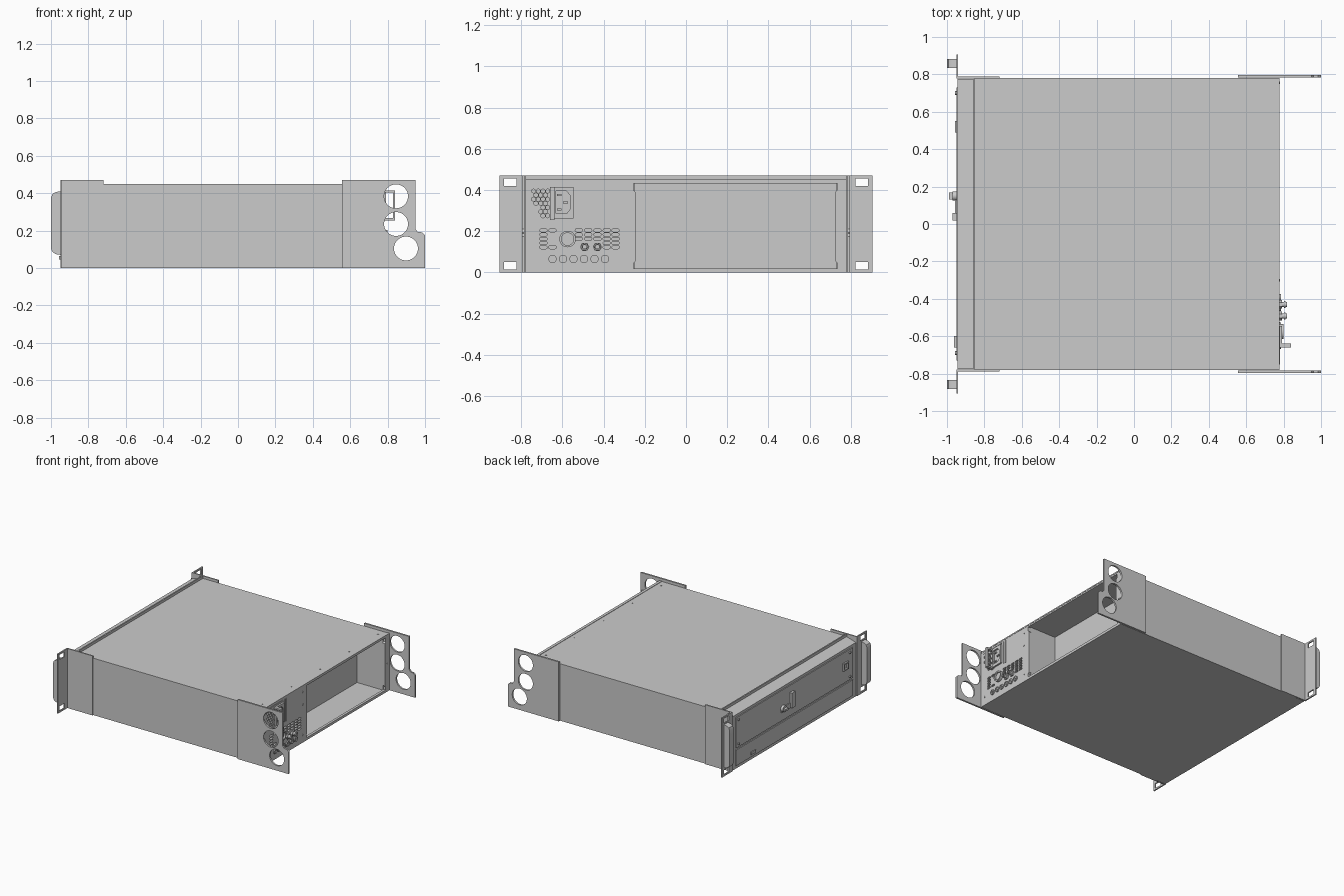
import bpy, bmesh, math
from mathutils import Matrix, Vector

# local (u, v, w) -> world for each drawing plane
PLANES = {
    'YZ': Matrix(((0, 0, 1), (1, 0, 0), (0, 1, 0))),
    'XZ': Matrix(((1, 0, 0), (0, 0, 1), (0, 1, 0))),
    'XY': Matrix.Identity(3),
}


def rect(u0, u1, v0, v1):
    return [(u0, v0), (u1, v0), (u1, v1), (u0, v1)]


def circle(u, v, r, n=32, start=0.0):
    return [(u + r * math.cos(start + 2 * math.pi * i / n),
             v + r * math.sin(start + 2 * math.pi * i / n)) for i in range(n)]


def pill(u, v, w, h, n=5):
    r, pts = h / 2, []
    for side in (1, -1):
        for i in range(n):
            a = -math.pi / 2 + math.pi * i / (n - 1)
            pts.append((u + side * (w / 2 - r + r * math.cos(a)), v + side * r * math.sin(a)))
    return pts


def plate(name, plane, outline, w0, w1, holes=()):
    """Extrude a 2D outline (with holes) between w0 and w1 along the plane normal."""
    cu = bpy.data.curves.new(name, 'CURVE')
    cu.dimensions, cu.fill_mode = '2D', 'BOTH'
    cu.extrude = abs(w1 - w0) / 2
    for pts in [outline, *holes]:
        sp = cu.splines.new('POLY')
        sp.points.add(len(pts) - 1)
        for p, (u, v) in zip(sp.points, pts):
            p.co = (u, v, 0, 1)
        sp.use_cyclic_u = True
    tmp = bpy.data.objects.new(name + "_tmp", cu)
    bpy.context.collection.objects.link(tmp)
    bpy.context.view_layer.update()
    me = bpy.data.meshes.new_from_object(tmp)
    bpy.data.objects.remove(tmp)
    bm = bmesh.new()
    bm.from_mesh(me)
    bmesh.ops.remove_doubles(bm, verts=bm.verts, dist=1e-5)
    for v in bm.verts:
        v.co = PLANES[plane] @ (v.co + Vector((0, 0, (w0 + w1) / 2)))
    bmesh.ops.recalc_face_normals(bm, faces=bm.faces)
    bm.to_mesh(me)
    bm.free()
    ob = bpy.data.objects.new(name, me)
    bpy.context.collection.objects.link(ob)
    return ob


def box(name, x0, x1, y0, y1, z0, z1):
    return plate(name, 'YZ', rect(y0, y1, z0, z1), x0, x1)


def tube(name, y, z, r, x0, x1, inner=0, n=32):
    return plate(name, 'YZ', circle(y, z, r, n), x0, x1, [circle(y, z, inner, n)] if inner else [])


# main case with the open bay at the rear
case = box("case", -0.852, 0.757, -0.78, 0.78, 0, 0.45)
cutter = box("bay_cutter", 0.53, 0.9, -0.25, 0.73, 0.015, 0.435)
cutter.hide_render = True
mod = case.modifiers.new("bay", 'BOOLEAN')
mod.object, mod.operation, mod.solver = cutter, 'DIFFERENCE', 'EXACT'
bpy.context.view_layer.objects.active = case
bpy.ops.object.modifier_apply(modifier="bay")
bpy.data.objects.remove(cutter)

# front bezel with sloped top, and upright flange behind it
plate("front_bezel", 'XZ', [(-0.943, 0), (-0.86, 0), (-0.86, 0.45), (-0.943, 0.425)], -0.775, 0.775)
box("front_flange", -0.862, -0.852, -0.78, 0.78, 0, 0.47)

# front doors, latch and controls
box("front_upper_door", -0.95, -0.942, -0.73, 0.73, 0.165, 0.405)
box("front_lower_door", -0.95, -0.942, -0.73, 0.73, 0.025, 0.15)
plate("latch_plate", 'YZ', rect(0.02, 0.17, 0.23, 0.27), -0.956, -0.949)
box("latch_upright", -0.97, -0.949, 0.02, 0.06, 0.23, 0.35)
tube("lock_barrel", 0.15, 0.26, 0.025, -0.97, -0.949)
box("lock_grip", -0.99, -0.965, 0.132, 0.168, 0.252, 0.268)
plate("switch_frame", 'YZ', rect(-0.66, -0.6, 0.265, 0.325), -0.962, -0.949,
      [rect(-0.65, -0.61, 0.275, 0.315)])
box("lower_catch", -0.957, -0.949, 0.49, 0.55, 0.045, 0.065)
for y in (-0.69, 0.7):
    for z in (0.19, 0.38):
        tube("door_screw", y, z, 0.01, -0.957, -0.949, n=12)

# rack ears, handles and rear brackets on both sides
for s in (-1, 1):
    box("ear_side", -0.95, -0.72, s * 0.778, s * 0.788, 0, 0.47)
    plate("ear_flange", 'YZ', rect(s * 0.778, s * 0.905, 0, 0.47), -0.95, -0.94,
          [rect(s * 0.822, s * 0.884, z, z + 0.038) for z in (0.013, 0.419)])
    plate("handle", 'XZ', [(-0.949, 0.07), (-0.975, 0.074), (-0.992, 0.085), (-1, 0.105), (-1, 0.375),
                           (-0.992, 0.395), (-0.975, 0.406), (-0.949, 0.41)], s * 0.833, s * 0.883)
    plate("rear_bracket", 'XZ',
          [(0.555, 0), (1, 0), (1, 0.175), (0.985, 0.19), (0.96, 0.193), (0.948, 0.21),
           (0.948, 0.47), (0.555, 0.47)], s * 0.783, s * 0.797,
          [circle(0.845, 0.383, 0.064, 48), circle(0.845, 0.235, 0.064, 48), circle(0.898, 0.104, 0.064, 48)])

# rear panel: bay opening, hexagonal vents and slotted vents
vents = [[(-0.255, 0.02), (0.735, 0.02), (0.735, 0.045), (0.725, 0.055), (0.725, 0.39), (0.735, 0.4),
          (0.735, 0.432), (-0.255, 0.432), (-0.255, 0.4), (-0.245, 0.39), (-0.245, 0.055), (-0.255, 0.045)]]
for row in range(7):
    for col in range(4):
        y, z = -0.74 + 0.023 * col + 0.0115 * (row % 2), 0.275 + 0.02 * row
        if y < -0.665 and (row > 2 or y > -0.715):
            vents.append(circle(y, z, 0.0105, 6, math.pi / 6))
for row in range(5):
    z = 0.122 + 0.0205 * row
    for y in (-0.692, -0.648, -0.52, -0.475, -0.43, -0.385, -0.342):
        outer = y in (-0.692, -0.385, -0.342)
        if outer or row > 1 and y > -0.6 or row in (0, 4):
            if not (y in (-0.52, -0.475, -0.43) and row < 2):
                vents.append(pill(y, z, 0.036, 0.015))
plate("rear_panel", 'YZ', rect(-0.78, 0.78, 0, 0.45), 0.757, 0.777, vents)

# mains inlet with pins and wire retainer
oct_in = [(-0.632, 0.285), (-0.58, 0.285), (-0.56, 0.31), (-0.56, 0.37), (-0.58, 0.395), (-0.632, 0.395)]
plate("inlet_body", 'YZ', rect(-0.645, -0.545, 0.262, 0.415), 0.776, 0.79, [oct_in])
for y, z in ((-0.615, 0.305), (-0.615, 0.375), (-0.585, 0.34)):
    box("inlet_pin", 0.776, 0.787, y - 0.011, y + 0.011, z - 0.005, z + 0.005)
plate("inlet_retainer", 'XZ',
      [(0.776, 0.255), (0.84, 0.255), (0.84, 0.415), (0.776, 0.415), (0.776, 0.403),
       (0.828, 0.403), (0.828, 0.267), (0.776, 0.267)], -0.66, -0.638)
for y in (-0.527, -0.505):
    box("rear_rib", 0.776, 0.781, y - 0.004, y + 0.004, 0.25, 0.43)
box("rear_top_rib", 0.776, 0.781, -0.75, -0.545, 0.425, 0.431)

# round connectors
tube("large_connector", -0.575, 0.162, 0.04, 0.776, 0.798, 0.03)
tube("large_connector_core", -0.575, 0.162, 0.03, 0.776, 0.785)
for y in (-0.492, -0.43):
    tube("coax_nut", y, 0.124, 0.023, 0.776, 0.79, n=6)
    tube("coax_barrel", y, 0.124, 0.014, 0.776, 0.817, 0.009, 24)
    tube("coax_lug", y, 0.124, 0.018, 0.803, 0.809, 0.009, 24)
for i in range(6):
    y = -0.648 + 0.051 * i
    tube("jack_ring", y, 0.065, 0.02, 0.776, 0.786, 0.013, 24)
    tube("jack_core", y, 0.065, 0.013, 0.776, 0.781, 0.005, 24)

# small screws on the top cover and rear panel
for y in (-0.72, -0.36, 0.0, 0.36, 0.72):
    plate("cover_screw", 'XY', circle(0.72, y, 0.006, 12), 0.449, 0.453)
for y, z in ((-0.3, 0.4), (-0.3, 0.3), (-0.3, 0.06), (-0.74, 0.065), (0.755, 0.22)):
    tube("rear_screw", y, z, 0.007, 0.776, 0.781, n=12)
# rear lip of the top cover
box("cover_rear_lip", 0.757, 0.779, -0.78, 0.78, 0.443, 0.453)

bpy.ops.object.select_all(action='SELECT')
bpy.ops.object.shade_smooth_by_angle(angle=math.radians(28))
